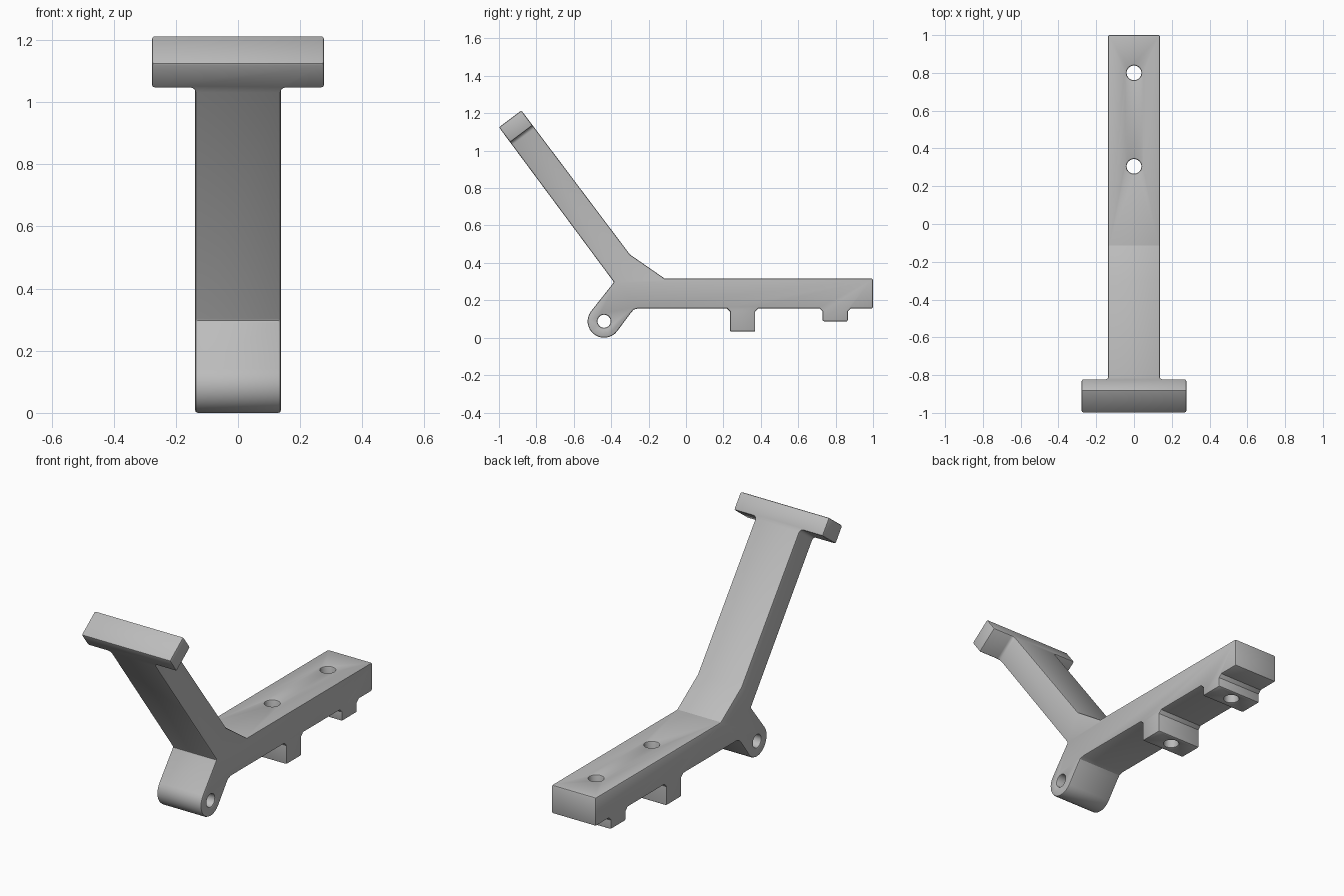
import bpy, bmesh, math
from mathutils import Vector

if "Cube" in bpy.data.objects:
    bpy.data.objects.remove(bpy.data.objects["Cube"], do_unlink=True)

HALF, HEAD_HALF = 0.138, 0.277      # half widths of the bar and the cross head
FLOOR = 0.157                       # underside of the bar
PIVOT, PIVOT_R = Vector((-0.438, 0.088)), 0.088

grey = bpy.data.materials.new("satin grey")
grey.use_nodes = True
colour = (0.5, 0.5, 0.5, 1)
grey.diffuse_color = colour
grey.node_tree.nodes["Principled BSDF"].inputs["Base Color"].default_value = colour


def boss(y0, y1, z, fillet=0.017):
    """Block under the bar, listed from back to front."""
    return [(y1 + fillet, FLOOR), (y1, FLOOR - fillet), (y1, z),
            (y0, z), (y0, FLOOR - fillet), (y0 - fillet, FLOOR)]


# Side profile in (y, z): head, arm, bar with two bosses, pivot lug
tip_front, tip_back = Vector((-1, 1.125)), Vector((-0.88, 1.215))
crook, elbow = Vector((-0.385, 0.297)), Vector((-0.30, 0.445))
neck_front = tip_front + (crook - tip_front).normalized() * 0.1
neck_back = tip_back + (elbow - tip_back).normalized() * 0.1

lug = [PIVOT + PIVOT_R * Vector((math.cos(a), math.sin(a)))
       for a in (math.radians(-38 - 180 * i / 16) for i in range(17))]
profile = [neck_back, elbow, (-0.115, 0.317), (1, 0.317), (1, FLOOR)]
profile += boss(0.73, 0.865, 0.088) + boss(0.235, 0.37, 0.033)
profile += [(-0.255, FLOOR), (-0.28, 0.15), (-0.297, 0.13)] + lug + [crook, neck_front]


def at(x, p):
    return Vector((x, p[0], p[1]))


# Extrude the profile, then pull the head out on both sides
bm = bmesh.new()
verts = [bm.verts.new(at(-HALF, p)) for p in profile]
tips = [bm.verts.new(at(-HALF, p)) for p in (tip_front, tip_back)]
flat = [bm.faces.new(verts), bm.faces.new([verts[-1], tips[0], tips[1], verts[0]])]
ext = bmesh.ops.extrude_face_region(bm, geom=flat)["geom"]
bmesh.ops.translate(bm, vec=(2 * HALF, 0, 0),
                    verts=[g for g in ext if isinstance(g, bmesh.types.BMVert)])
bmesh.ops.recalc_face_normals(bm, faces=bm.faces[:])
ends = [f for f in bm.faces if len(f.verts) == 4 and abs(f.normal.x) > 0.9]
for f in bmesh.ops.extrude_discrete_faces(bm, faces=ends)["faces"]:
    side = 1 if f.calc_center_median().x > 0 else -1
    for v in f.verts:
        v.co.x = side * HEAD_HALF
bmesh.ops.recalc_face_normals(bm, faces=bm.faces[:])
bmesh.ops.dissolve_limit(bm, angle_limit=math.radians(1),
                         verts=bm.verts[:], edges=bm.edges[:])

# Round the two inner corners where the arm meets the head
necks = []
for e in bm.edges:
    for x in (-HALF, HALF):
        spots = (at(x, neck_front), at(x, neck_back))
        if all(min((v.co - s).length for s in spots) < 1e-4 for v in e.verts):
            necks.append(e)
bmesh.ops.bevel(bm, geom=necks, offset=0.018, offset_type='OFFSET', segments=3,
                profile=0.5, affect='EDGES')

mesh = bpy.data.meshes.new("lever_body")
bm.to_mesh(mesh)
bm.free()
mesh.materials.append(grey)
body = bpy.data.objects.new("lever_body", mesh)
bpy.context.collection.objects.link(body)

# Bolt holes through the bar and a pin hole through the lug
holes = [("front_bolt_hole", (0, 0.305, 0.2), (0, 0, 0), 0.039),
         ("rear_bolt_hole", (0, 0.80, 0.2), (0, 0, 0), 0.039),
         ("pivot_hole", at(0, PIVOT), (0, math.pi / 2, 0), 0.035)]
cutters = []
for name, loc, rot, radius in holes:
    bpy.ops.mesh.primitive_cylinder_add(vertices=32, radius=radius, depth=0.8,
                                        location=loc, rotation=rot)
    cutter = bpy.context.object
    cutter.name = name
    cutter.hide_render = True
    cutter.data.materials.append(grey)
    cutters.append(cutter)
    cut = body.modifiers.new(name, 'BOOLEAN')
    cut.operation, cut.solver, cut.object = 'DIFFERENCE', 'EXACT', cutter

# Softened edges
bevel = body.modifiers.new("edge_softening", 'BEVEL')
bevel.width, bevel.segments = 0.008, 2
bevel.limit_method, bevel.angle_limit = 'ANGLE', math.radians(50)

bpy.ops.object.select_all(action='DESELECT')
body.select_set(True)
bpy.context.view_layer.objects.active = body
for mod in list(body.modifiers):
    bpy.ops.object.modifier_apply(modifier=mod.name)
for cutter in cutters:
    bpy.data.objects.remove(cutter, do_unlink=True)
bpy.ops.object.shade_smooth_by_angle(angle=math.radians(30))
